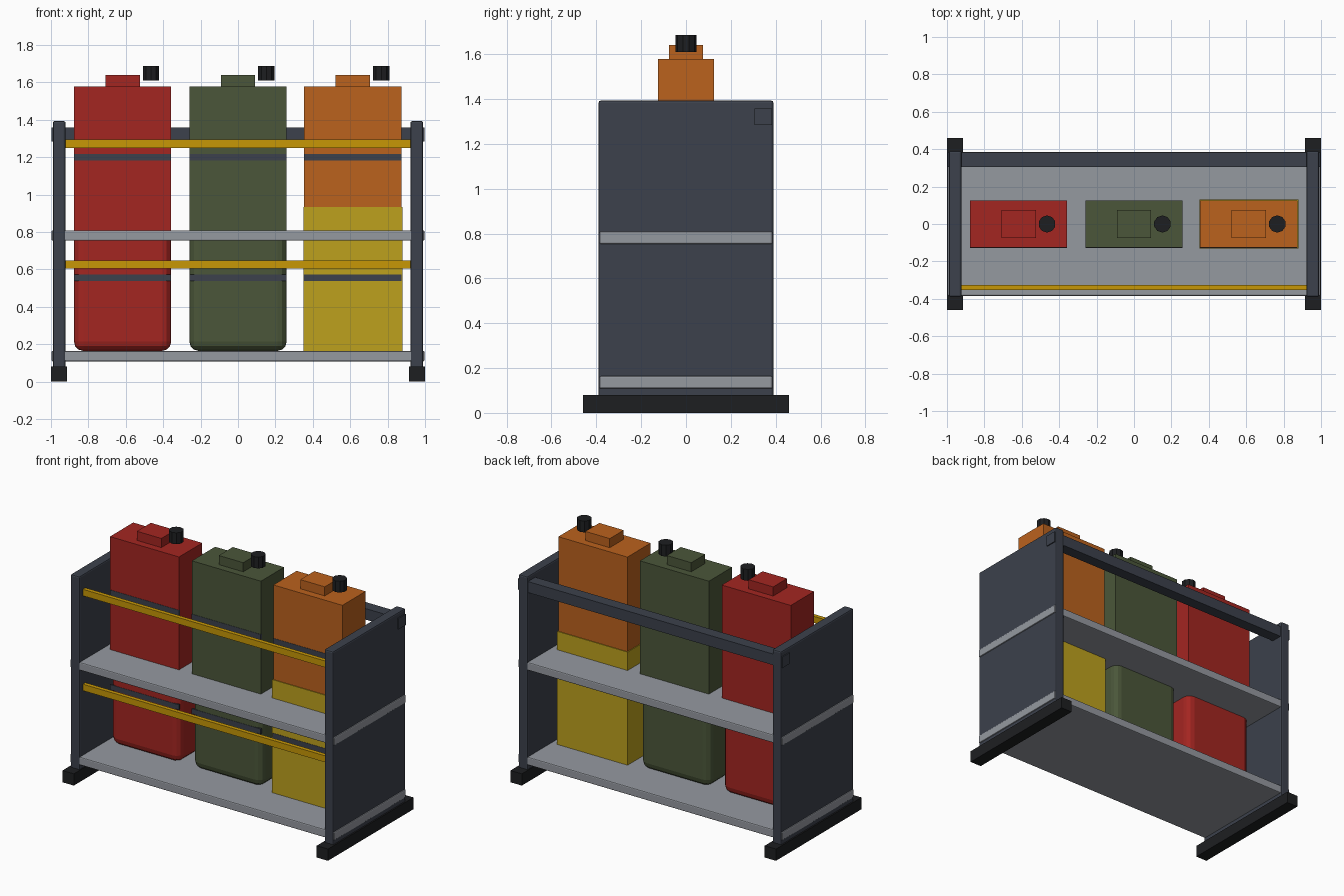
import bpy

if "Cube" in bpy.data.objects:
    bpy.data.objects.remove(bpy.data.objects["Cube"])


def mat(name, rgb):
    m = bpy.data.materials.new(name)
    m.diffuse_color = (*[(c / 255) ** 2.2 for c in rgb], 1)
    m.use_nodes = True
    m.node_tree.nodes["Principled BSDF"].inputs["Base Color"].default_value = m.diffuse_color
    return m


STEEL = mat("dark_steel", (62, 67, 77))
SHELF = mat("shelf_grey", (148, 152, 159))
BLACK = mat("black_rubber", (35, 36, 38))
RAIL = mat("rail_yellow", (198, 150, 15))
RED = mat("red", (162, 42, 38))
GREEN = mat("green", (76, 87, 60))
ORANGE = mat("orange", (186, 98, 35))
YELLOW = mat("yellow", (188, 160, 35))


def box(name, x, y, z, material, bevel=0, segments=1):
    """Box from (min, max) ranges, with an optional bevel."""
    ranges = (x, y, z)
    bpy.ops.mesh.primitive_cube_add(size=1, location=[(a + b) / 2 for a, b in ranges])
    ob = bpy.context.object
    ob.name = name
    ob.scale = [b - a for a, b in ranges]
    bpy.ops.object.transform_apply(location=False, rotation=False, scale=True)
    ob.data.materials.append(material)
    if bevel:
        mod = ob.modifiers.new("bevel", "BEVEL")
        mod.width = bevel
        mod.segments = segments
    return ob


# Side panels and feet
for side, s in (("left", -1), ("right", 1)):
    box(f"{side}_panel", sorted((s * 0.922, s * 0.99)), (-0.39, 0.39), (0.07, 1.393), STEEL, 0.01, 2)
    box(f"{side}_foot", sorted((s * 0.915, s)), (-0.46, 0.46), (0, 0.08), BLACK)

# Shelves, running through the side panels
for name, z in (("bottom_shelf", 0.108), ("middle_shelf", 0.753)):
    box(name, (-0.997, 0.997), (-0.385, 0.385), (z, z + 0.056), SHELF, 0.007, 2)

# Back bar and front retaining rails
box("back_bar", (-0.997, 0.997), (0.305, 0.383), (1.283, 1.358), STEEL)
for name, z in (("lower_rail", 0.604), ("upper_rail", 1.25)):
    box(name, (-0.925, 0.925), (-0.353, -0.325), (z, z + 0.044), RAIL)


def can(name, x, z, material, w=0.26, d=0.125, bevel=0):
    box(f"{name}_body", (x - w, x + w), (-d, d), (z, z + 0.77), material, bevel, 3)
    box(f"{name}_band", (x - 0.26, x + 0.26), (-d - 0.002, -d + 0.01), (z + 0.373, z + 0.408), STEEL)


def can_top(name, x, z, material):
    box(f"{name}_handle", (x - 0.092, x + 0.092), (-0.075, 0.075), (z - 0.01, z + 0.062), material)
    bpy.ops.mesh.primitive_cylinder_add(vertices=10, radius=0.046, depth=0.077,
                                        location=(x + 0.152, 0, z + 0.07))
    bpy.context.object.name = f"{name}_cap"
    bpy.context.object.data.materials.append(BLACK)


# Lower cans poke up through the middle shelf into the upper ones
can("lower_red_can", -0.617, 0.164, RED, bevel=0.05)
can("lower_green_can", 0, 0.164, GREEN, bevel=0.05)
can("lower_yellow_can", 0.614, 0.164, YELLOW, 0.265, 0.13)

# Upper cans with handle and cap
for name, x, m in (("red", -0.617, RED), ("green", 0, GREEN), ("orange", 0.614, ORANGE)):
    can(f"upper_{name}_can", x, 0.808, m)
    can_top(f"upper_{name}_can", x, 1.578, m)
